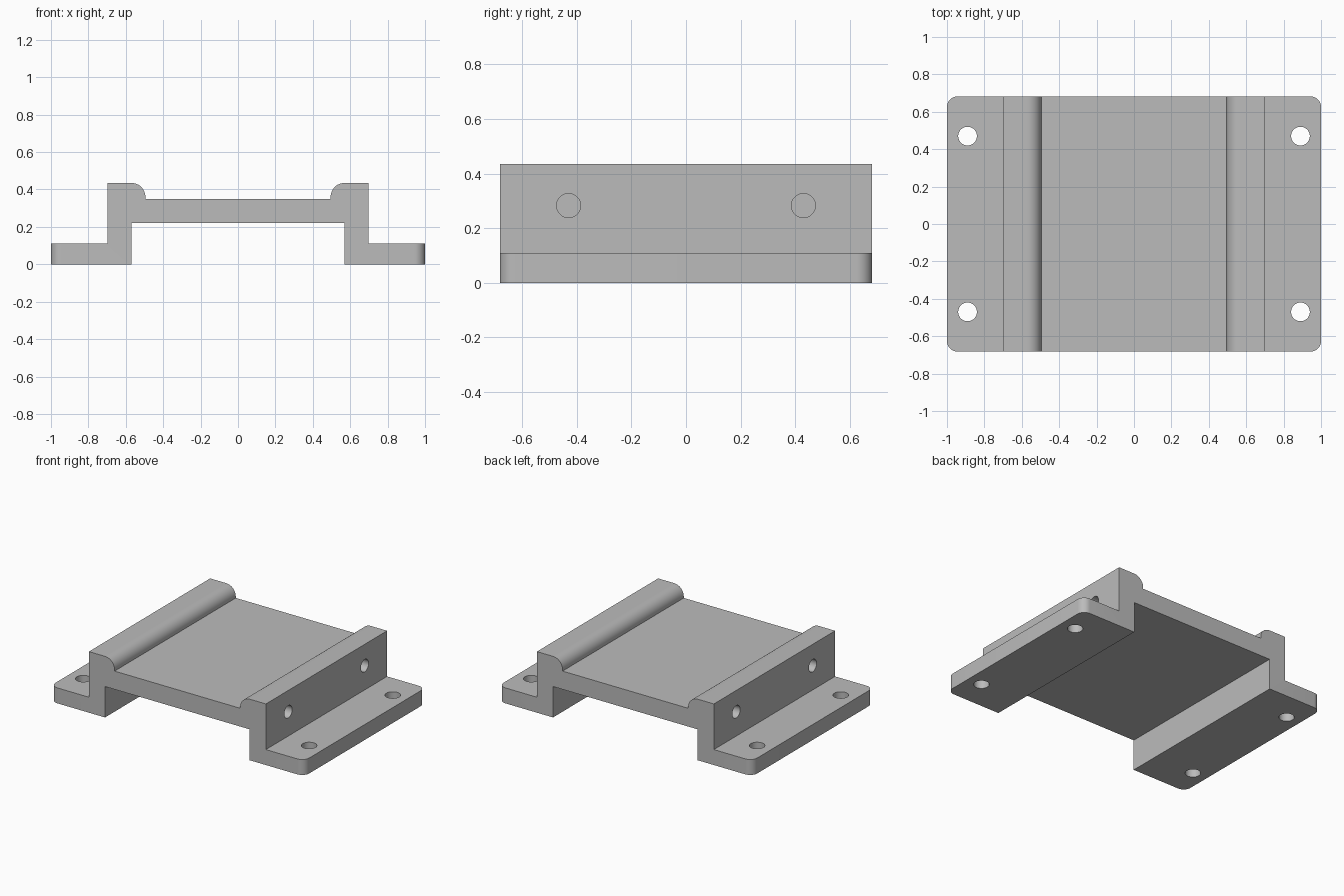
import bpy, bmesh, math
from mathutils import Matrix, Vector

cube = bpy.data.objects.get("Cube")
if cube:
    bpy.data.objects.remove(cube, do_unlink=True)

HALF_Y = 0.682
LIP_R = 0.075

grey = bpy.data.materials.new("plain_grey")
grey.use_nodes = True
colour = (0.5, 0.5, 0.5, 1)
grey.diffuse_color = colour
grey.node_tree.nodes["Principled BSDF"].inputs["Base Color"].default_value = colour


def make_object(name, bm):
    bmesh.ops.recalc_face_normals(bm, faces=bm.faces)
    mesh = bpy.data.meshes.new(name)
    bm.to_mesh(mesh)
    bm.free()
    mesh.materials.append(grey)
    obj = bpy.data.objects.new(name, mesh)
    bpy.context.collection.objects.link(obj)
    return obj


# Half of the cross-section, from the underside of the deck round to its top
half = [(0.57, 0.22), (0.57, 0), (1, 0), (1, 0.11), (0.697, 0.11), (0.697, 0.435)]
for i in range(13):
    a = math.pi / 2 * (1 + i / 12)
    half.append((0.57 + LIP_R * math.cos(a), 0.36 + LIP_R * math.sin(a)))
half.append((0.495, 0.35))
profile = half + [(-x, z) for x, z in reversed(half)]

# Extrude the cross-section along y
bm = bmesh.new()
face = bm.faces.new([bm.verts.new((x, -HALF_Y, z)) for x, z in profile])
ext = bmesh.ops.extrude_face_region(bm, geom=[face])
moved = [v for v in ext["geom"] if isinstance(v, bmesh.types.BMVert)]
bmesh.ops.translate(bm, verts=moved, vec=(0, 2 * HALF_Y, 0))

# Round the outer corners of the feet
corners = [e for e in bm.edges
           if all(abs(v.co.x) > 0.99 for v in e.verts)
           and abs(e.verts[0].co.z - e.verts[1].co.z) > 0.1]
bmesh.ops.bevel(bm, geom=corners, offset=0.056, segments=10, profile=0.5, affect='EDGES')
bracket = make_object("mounting_bracket", bm)

# Cutters: through holes in the feet and blind holes in the side walls
bm = bmesh.new()


def add_drill(centre, radius, depth, rotation):
    bmesh.ops.create_cone(bm, cap_ends=True, segments=48, radius1=radius, radius2=radius,
                          depth=depth, matrix=Matrix.Translation(Vector(centre)) @ rotation)


for sx in (-1, 1):
    for sy in (-1, 1):
        add_drill((sx * 0.89, sy * 0.47, 0.05), 0.05, 0.3, Matrix())
        add_drill((sx * 0.697, sy * 0.43, 0.283), 0.044, 0.26,
                  Matrix.Rotation(math.pi / 2, 4, 'Y'))
cutter = make_object("hole_cutters", bm)
cutter.hide_render = True

# Drill the holes and finish
drill = bracket.modifiers.new("drill_holes", 'BOOLEAN')
drill.operation = 'DIFFERENCE'
drill.solver = 'EXACT'
drill.object = cutter
bpy.ops.object.select_all(action='DESELECT')
bpy.context.view_layer.objects.active = bracket
bracket.select_set(True)
bpy.ops.object.modifier_apply(modifier=drill.name)
bpy.data.objects.remove(cutter, do_unlink=True)
bpy.ops.object.shade_smooth_by_angle(angle=math.radians(30))
